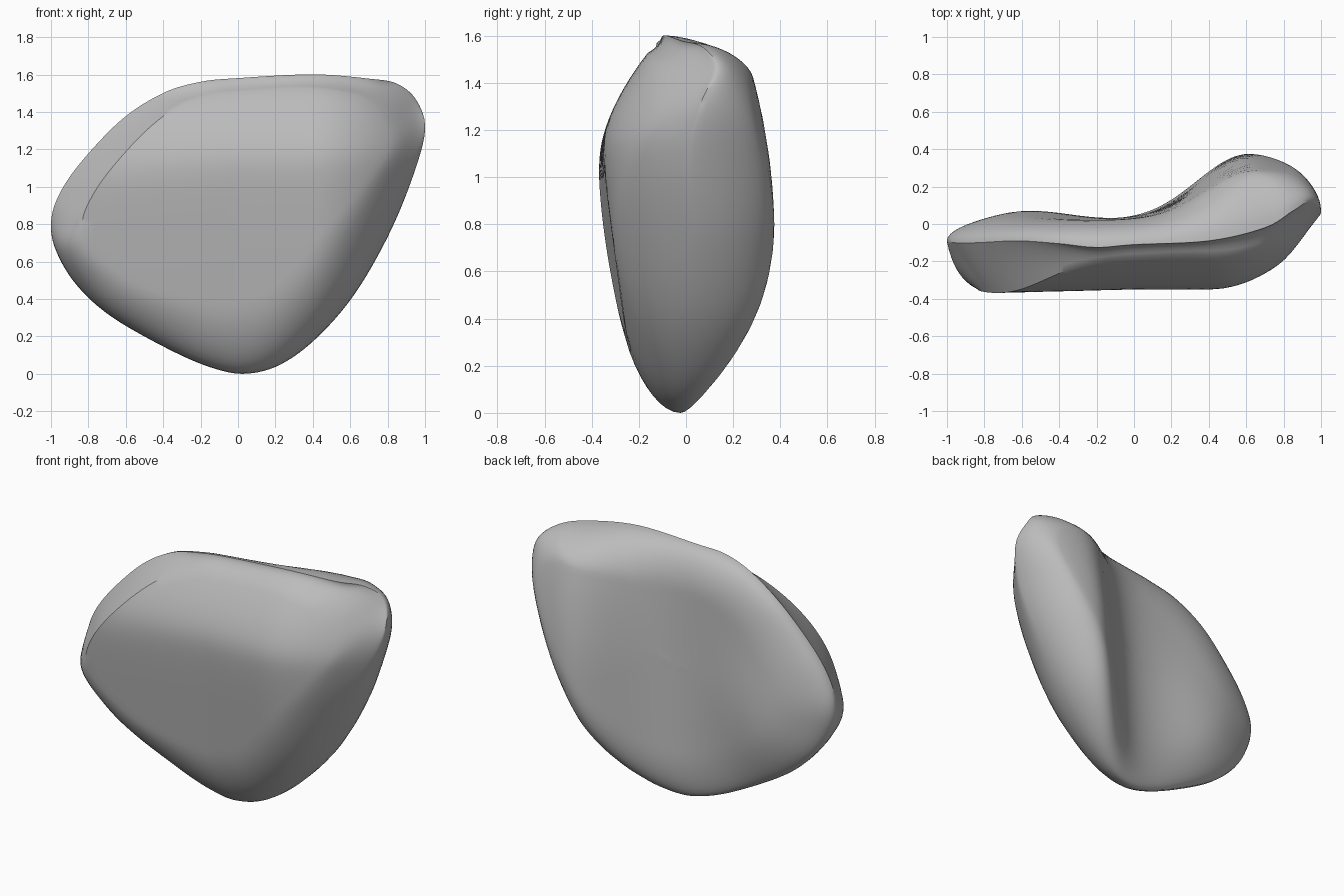
import bpy
import bmesh
from math import sin, cos, pi, exp, sqrt
from mathutils import Vector

cube = bpy.data.objects.get("Cube")
if cube:
    bpy.data.objects.remove(cube)

# Rim of the stone: x, z, depth y, width of the front edge, roundness of that edge
RIM = [
    (.05, 0, -.02, .45, 2), (.23, .05, .01, .45, 2), (.42, .19, .05, .45, 2),
    (.62, .42, .07, .45, 2), (.8, .73, .06, .4, 2), (.93, 1.04, .03, .3, 2),
    (1, 1.3, .06, .2, 2), (.955, 1.46, .13, .2, 2), (.85, 1.55, .07, .17, 1.5),
    (.7, 1.577, -.02, .12, 1), (.4, 1.6, -.09, .1, 1), (0, 1.58, -.11, .1, 1),
    (-.2, 1.56, -.125, .11, 1), (-.4, 1.5, -.105, .13, 1), (-.62, 1.36, -.09, .16, 1),
    (-.84, 1.13, -.1, .17, 1), (-.96, .95, -.1, .17, 1), (-1, .8, -.09, .16, 1.3),
    (-.97, .65, -.09, .17, 2), (-.86, .47, -.07, .22, 2), (-.67, .3, -.06, .27, 2),
    (-.35, .12, -.04, .35, 2), (-.12, .025, -.03, .4, 2),
]
CENTRE = (.05, .85)
STEPS = 6        # samples between neighbouring rim points
FACE_RINGS = 14
EDGE_RINGS = 10


def spline(points, steps):
    """Closed smooth curve through tuples of any length."""
    result, n = [], len(points)
    for i in range(n):
        a, b, c, d = [points[(i + k) % n] for k in (-1, 0, 1, 2)]
        for j in range(steps):
            t = j / steps
            result.append([
                q + t / 2 * (r - p + t * (2 * p - 5 * q + 4 * r - s + t * (3 * (q - r) + s - p)))
                for p, q, r, s in zip(a, b, c, d)])
    return result


def front_depth(x, z):
    """Broad front face, curving back at the brow and sweeping back at one side."""
    face = -.365 + .04 * min(x, 0) + .14 * (1.1 - z)
    lift = max(0, z - 1.1)
    brow = -.383 + .25 * (z - 1.1) + .62 * lift * lift
    blend = (face + brow + sqrt((face - brow) ** 2 + .002)) / 2
    return blend + .95 * max(0, x - .4) ** 2


def back_depth(x, z):
    """Hollow back with a tall upright ridge on one side and a low swelling on the other."""
    offset = x - (.57 + .06 * z)
    spread = .36 if offset < 0 else .65
    height = .355 - .2 * max(0, z - .75) ** 2
    swelling = ((x + .55) / .3) ** 2 + ((z - .65) / .4) ** 2
    return .02 + height * exp(-(offset / spread) ** 2) + .05 * exp(-swelling)


def build_side(bm, rim, rim_verts, depth, is_front):
    """Rings from the rim inward to the middle of one side."""
    cx, cz = CENTRE
    previous = rim_verts
    for k in range(1, EDGE_RINGS + FACE_RINGS):
        ring = []
        for x, z, y, width, power in rim:
            if not is_front:
                # The back edge is tighter around the upper ridge corner
                width, power = .34 - .22 * z * max(0, x - .4), 2
            power = max(1, power)
            if k <= EDGE_RINGS:
                u = max(0, cos(k / EDGE_RINGS * pi / 2))
                t = 1 - width * (1 - u)
                rise = (1 - u ** power) ** (1 / power)
            else:
                t = (1 - width) * (1 - (k - EDGE_RINGS) / FACE_RINGS)
                rise = 1
            px, pz = cx + (x - cx) * t, cz + (z - cz) * t
            ring.append(bm.verts.new((px, y + (depth(px, pz) - y) * rise, pz)))
        for i in range(len(ring)):
            j = (i + 1) % len(ring)
            bm.faces.new((previous[i], previous[j], ring[j], ring[i]))
        previous = ring
    middle = bm.verts.new((cx, depth(cx, cz), cz))
    for i in range(len(previous)):
        bm.faces.new((previous[i], previous[(i + 1) % len(previous)], middle))


# Stone body, both sides sharing the rim
rim = spline(RIM, STEPS)
bm = bmesh.new()
rim_verts = [bm.verts.new((x, y, z)) for x, z, y, w, p in rim]
build_side(bm, rim, rim_verts, front_depth, True)
build_side(bm, rim, rim_verts, back_depth, False)
bmesh.ops.recalc_face_normals(bm, faces=bm.faces)

# Rest on the ground
lowest = min(v.co.z for v in bm.verts)
bmesh.ops.translate(bm, verts=bm.verts, vec=Vector((0, 0, -lowest)))

mesh = bpy.data.meshes.new("stone")
bm.to_mesh(mesh)
bm.free()
stone = bpy.data.objects.new("stone", mesh)
bpy.context.collection.objects.link(stone)

# Plain grey stone
grey = bpy.data.materials.new("stone grey")
grey.use_nodes = True
colour = (.5, .5, .5, 1)
grey.diffuse_color = colour
for node in grey.node_tree.nodes:
    if node.type == "BSDF_PRINCIPLED":
        node.inputs["Base Color"].default_value = colour
mesh.materials.append(grey)

bpy.ops.object.select_all(action="DESELECT")
stone.select_set(True)
bpy.context.view_layer.objects.active = stone
bpy.ops.object.shade_smooth_by_angle(angle=pi / 5)
